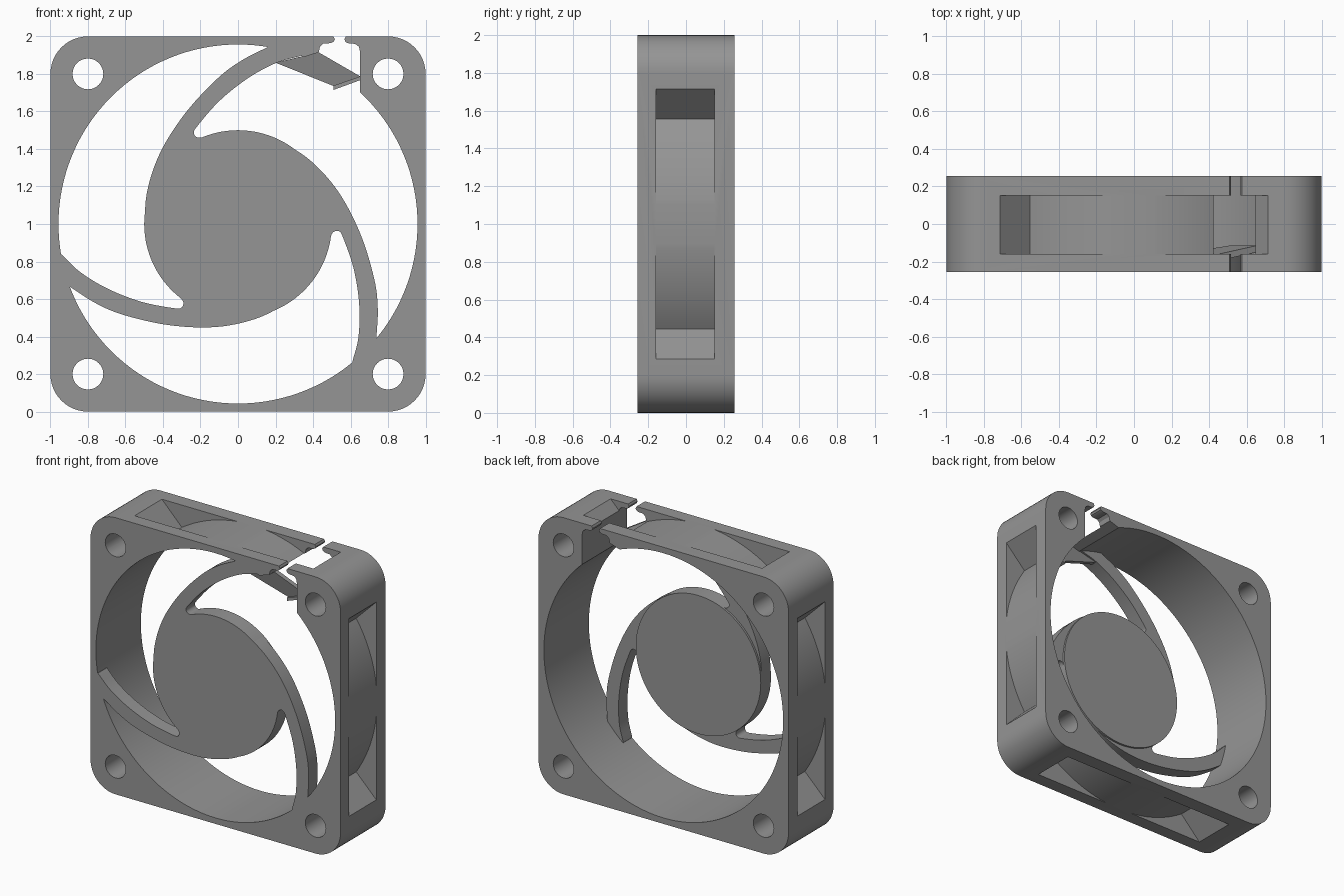
import bpy, bmesh, math
from mathutils import Vector

if "Cube" in bpy.data.objects:
    bpy.data.objects.remove(bpy.data.objects["Cube"])

HALF = 0.257                      # half depth of the frame
BORE = 0.957                      # bore radius
CZ = 1.0                          # height of the fan axis

grey = bpy.data.materials.new("mid_grey")
grey.diffuse_color = (0.30, 0.30, 0.30, 1)
grey.use_nodes = True
grey.node_tree.nodes["Principled BSDF"].inputs["Base Color"].default_value = grey.diffuse_color


def prism(name, pts, y0, y1):
    """Extrude an (x, z) outline from y0 to y1."""
    bm = bmesh.new()
    face = bm.faces.new([bm.verts.new((x, y0, z)) for x, z in pts])
    ext = bmesh.ops.extrude_face_region(bm, geom=[face])
    top = [v for v in ext["geom"] if isinstance(v, bmesh.types.BMVert)]
    bmesh.ops.translate(bm, verts=top, vec=(0, y1 - y0, 0))
    bmesh.ops.recalc_face_normals(bm, faces=bm.faces)
    me = bpy.data.meshes.new(name)
    bm.to_mesh(me)
    bm.free()
    ob = bpy.data.objects.new(name, me)
    bpy.context.collection.objects.link(ob)
    me.materials.append(grey)
    return ob


def arc(cx, cz, r, a0, a1, n):
    return [(cx + r * math.cos(math.radians(a0 + (a1 - a0) * i / n)),
             cz + r * math.sin(math.radians(a0 + (a1 - a0) * i / n))) for i in range(n + 1)]


def circle(cx, cz, r, n):
    return arc(cx, cz, r, 0, 360, n)[:-1]


def turn(pts, deg):
    """Rotate (x, z) points about the fan axis."""
    c, s = math.cos(math.radians(deg)), math.sin(math.radians(deg))
    return [(x * c - (z - CZ) * s, CZ + x * s + (z - CZ) * c) for x, z in pts]


def smooth_path(pts, n=6):
    """Catmull-Rom curve through the points."""
    p = [Vector(q) for q in pts]
    p = [2 * p[0] - p[1]] + p + [2 * p[-1] - p[-2]]
    out = []
    for a, b, c, d in zip(p, p[1:], p[2:], p[3:]):
        for i in range(n):
            t = i / n
            out.append(tuple(0.5 * (2 * b + (c - a) * t + (2 * a - 5 * b + 4 * c - d) * t * t
                                    + (3 * b - a - 3 * c + d) * t ** 3)))
    return out + [tuple(p[-2])]


def cut(target, cutter):
    cutter.hide_render = True
    cutter.hide_viewport = True
    m = target.modifiers.new("cut", 'BOOLEAN')
    m.operation, m.solver, m.object = 'DIFFERENCE', 'EXACT', cutter


def shade(ob, angle=30):
    bpy.ops.object.select_all(action='DESELECT')
    ob.select_set(True)
    bpy.context.view_layer.objects.active = ob
    bpy.ops.object.shade_smooth_by_angle(angle=math.radians(angle))


# Frame: rounded square block
outline = []
for k, (sx, sz) in enumerate(((1, 1), (-1, 1), (-1, -1), (1, -1))):
    outline += arc(0.8 * sx, CZ + 0.8 * sz, 0.2, 90 * k, 90 * k + 90, 12)
frame = prism("frame", outline, -HALF, HALF)

# Bore and four screw holes
cut(frame, prism("bore_cutter", circle(0, CZ, BORE, 128), -0.5, 0.5))
for sx in (-1, 1):
    for sz in (-1, 1):
        cut(frame, prism("screw_hole_cutter", circle(0.8 * sx, CZ + 0.8 * sz, 0.082, 32), -0.5, 0.5))

# Side pockets that leave a round wall around the bore
pocket = ([(1.06, CZ - 0.715), (1.0, CZ - 0.715)] + arc(0, CZ, 1.006, -33.5, 33.5, 28)
          + [(1.0, CZ + 0.715), (1.06, CZ + 0.715)])
for k in range(4):
    cut(frame, prism("pocket_cutter", turn(pocket, 90 * k), -0.16, 0.152))

# Cable exit: cavity at the upper right with a narrow lipped slot
exit_shape = [(0.335, 1.885), (0.43, 1.915), (0.437, 1.945), (0.455, 1.962), (0.495, 1.964),
              (0.51, 1.972), (0.516, 1.985), (0.508, 2.0), (0.508, 2.05),
              (0.575, 2.05), (0.575, 2.0), (0.567, 1.985), (0.573, 1.97), (0.59, 1.963),
              (0.625, 1.96), (0.645, 1.945), (0.65, 1.92), (0.65, 1.60), (0.5, 1.6)]
cut(frame, prism("cable_exit_cutter", exit_shape, -0.5, 0.5))

# Bake the cuts before shading
mesh = bpy.data.meshes.new_from_object(frame.evaluated_get(bpy.context.evaluated_depsgraph_get()))
frame.modifiers.clear()
frame.data = mesh
for ob in [o for o in bpy.data.objects if o.name.split(".")[0].endswith("_cutter")]:
    bpy.data.objects.remove(ob)
shade(frame)

# Motor hub disc
hub = prism("motor_hub", circle(0, CZ, 0.5, 96), -HALF, -0.14)
shade(hub)

# Three swept struts from the hub to the frame
outer = smooth_path([(-0.499, 0.97), (-0.485, 1.17), (-0.415, 1.38), (-0.28, 1.592),
                     (-0.11, 1.775), (0.02, 1.872), (0.16, 1.944)])
inner = smooth_path([(0.33, 1.895), (0.2, 1.857), (0.05, 1.775), (-0.1, 1.655), (-0.218, 1.52),
                     (-0.235, 1.483), (-0.215, 1.461), (-0.18, 1.463)])
strut = outer + [(0.17, 1.966), (0.34, 1.917)] + inner + [(-0.15, 1.3), (-0.3, 1.0)]
for k in range(3):
    ob = prism("strut", turn(strut, 120 * k), -HALF, -0.155)
    shade(ob)

# Cable guide: sloping tray from the upper strut to the exit, with a raised end lip
def sheet(name, pts, thick):
    """Quad of (x, y, z) corners thickened towards the back."""
    bm = bmesh.new()
    front = [bm.verts.new(p) for p in pts]
    back = [bm.verts.new((x, y + thick, z)) for x, y, z in pts]
    bm.faces.new(front)
    bm.faces.new(back[::-1])
    for i in range(4):
        j = (i + 1) % 4
        bm.faces.new((front[j], front[i], back[i], back[j]))
    bmesh.ops.recalc_face_normals(bm, faces=bm.faces)
    me = bpy.data.meshes.new(name)
    bm.to_mesh(me)
    bm.free()
    me.materials.append(grey)
    bpy.context.collection.objects.link(bpy.data.objects.new(name, me))


sheet("cable_guide", [(0.20, -0.20, 1.86), (0.43, -0.20, 1.915),
                      (0.655, -0.15, 1.785), (0.51, -0.15, 1.735)], 0.035)
sheet("cable_guide_lip", [(0.51, -0.17, 1.738), (0.655, -0.17, 1.788),
                          (0.655, -0.17, 1.768), (0.51, -0.17, 1.715)], 0.055)
